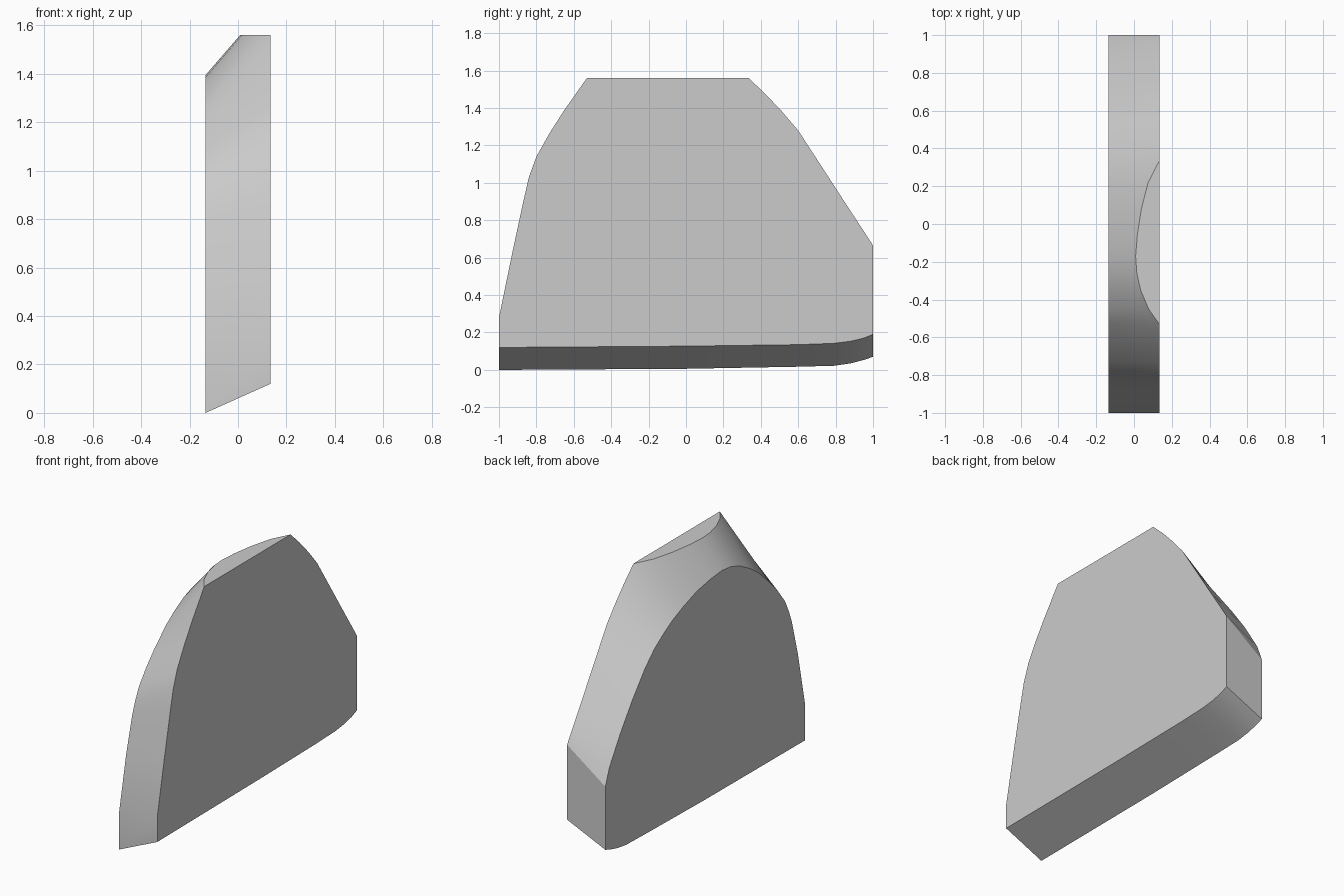
import bpy, bmesh

HALF = 0.134     # half thickness
TOP = 1.56       # height of the flat trimmed top

# Stations along the arched rim: y, z on the left face, z on the right face
rim = [
    (-1.0, 0.237, 0.28), (-0.93, 0.575, 0.62), (-0.87, 0.80, 0.90),
    (-0.84, 0.88, 1.03), (-0.80, 0.96, 1.14), (-0.73, 1.05, 1.265),
    (-0.65, 1.135, 1.39), (-0.53, 1.245, 1.56), (-0.45, 1.30, 1.63),
    (-0.35, 1.355, 1.68), (-0.26, 1.385, 1.70), (-0.17, 1.395, 1.705),
    (-0.06, 1.385, 1.695), (0.08, 1.36, 1.67), (0.22, 1.313, 1.63),
    (0.335, 1.265, 1.56), (0.42, 1.215, 1.48), (0.51, 1.155, 1.385),
    (0.60, 1.07, 1.28), (0.73, 0.915, 1.08), (0.85, 0.75, 0.895),
    (0.96, 0.575, 0.727), (1.0, 0.47, 0.665),
]
# Stations along the slanted underside, back to front
base = [
    (1.0, 0.07, 0.19), (0.95, 0.053, 0.17), (0.88, 0.035, 0.153),
    (0.79, 0.022, 0.142), (0.60, 0.017, 0.135), (0.0, 0.006, 0.127),
    (-1.0, 0.0, 0.12),
]

# Loft between the left and right outlines
bm = bmesh.new()
loop = rim + base
left = [bm.verts.new((-HALF, y, zl)) for y, zl, zr in loop]
right = [bm.verts.new((HALF, y, zr)) for y, zl, zr in loop]
n = len(loop)
for i in range(n):
    j = (i + 1) % n
    bm.faces.new((left[i], left[j], right[j], right[i]))
bm.faces.new(left)
bm.faces.new(right)

# Trim the crown flat and cap it
cut = bmesh.ops.bisect_plane(
    bm, geom=bm.verts[:] + bm.edges[:] + bm.faces[:], dist=1e-5,
    plane_co=(0, 0, TOP), plane_no=(0, 0, 1), clear_outer=True)
bmesh.ops.holes_fill(bm, edges=[e for e in bm.edges if e.is_boundary], sides=0)
bmesh.ops.recalc_face_normals(bm, faces=bm.faces[:])

mesh = bpy.data.meshes.new("arched_slab")
bm.to_mesh(mesh)
bm.free()
slab = bpy.data.objects.new("arched_slab", mesh)
bpy.context.collection.objects.link(slab)

# Smooth the rim, keep face borders sharp
bpy.context.view_layer.objects.active = slab
slab.select_set(True)
bpy.ops.object.shade_smooth_by_angle(angle=0.45)
